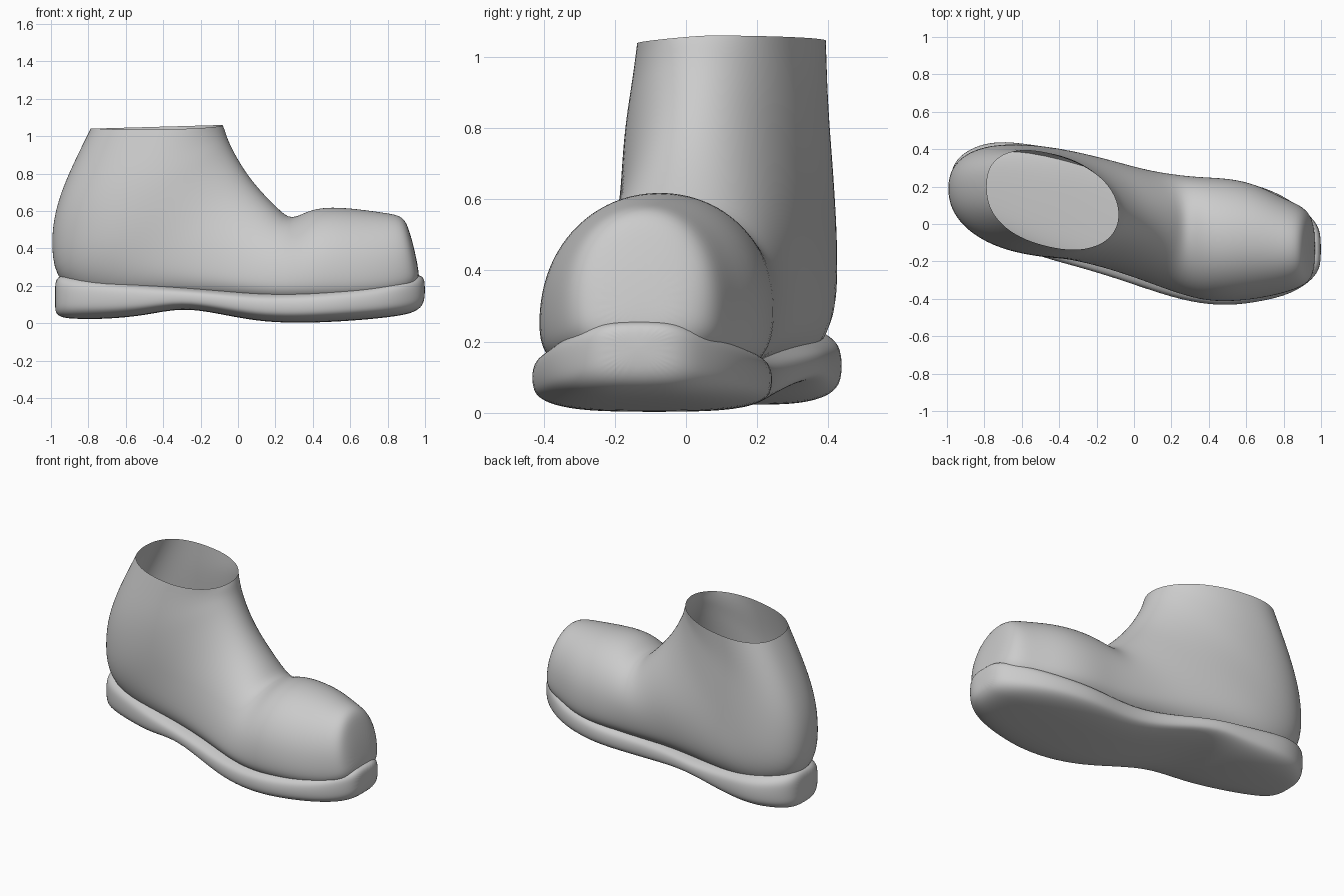
import bpy, bmesh, math

cube = bpy.data.objects.get("Cube")
if cube:
    bpy.data.objects.remove(cube, do_unlink=True)

grey = bpy.data.materials.new("plain grey")
grey.use_nodes = True
grey.diffuse_color = (0.6, 0.6, 0.6, 1)
grey.node_tree.nodes["Principled BSDF"].inputs["Base Color"].default_value = (0.6, 0.6, 0.6, 1)

SIDES = 28


def power(v, n):
    return math.copysign(abs(v) ** (2 / n), v)


def loft(name, sections, n_top, open_end=False):
    """Skin rounded rings: (top x, z, y), (bottom x, z, y), half width, widest height, bottom squareness."""
    bm = bmesh.new()
    rings = []
    for (px, pz, py), (qx, qz, qy), w, m, n_low in sections:
        ring = []
        for i in range(SIDES):
            a = math.tau * i / SIDES
            n = n_top if math.cos(a) > 0 else n_low
            u, s = power(math.cos(a), n), power(math.sin(a), n)
            t = m + u * (1 - m if u > 0 else m)
            ring.append(bm.verts.new((qx + (px - qx) * t, qy + (py - qy) * t + w * s, qz + (pz - qz) * t)))
        rings.append(ring)
    for a, b in zip(rings, rings[1:]):
        for i in range(SIDES):
            j = (i + 1) % SIDES
            bm.faces.new((a[i], a[j], b[j], b[i]))
    bm.faces.new(rings[0])
    if open_end:
        # slight dip of the collar on the outer side
        for v in rings[-1]:
            v.co.z -= 0.08 * max(0, 0.05 - v.co.y)
    else:
        bm.faces.new(rings[-1])
    bmesh.ops.recalc_face_normals(bm, faces=bm.faces)
    for f in bm.faces:
        f.smooth = True
    mesh = bpy.data.meshes.new(name)
    bm.to_mesh(mesh)
    bm.free()
    mesh.materials.append(grey)
    ob = bpy.data.objects.new(name, mesh)
    bpy.context.collection.objects.link(ob)
    sub = ob.modifiers.new("smooth", "SUBSURF")
    sub.levels = sub.render_levels = 2
    return ob


# Upper: sections run along the toe, then fan around the instep up to the collar
upper = [
    ((.945, .39, -.12), (.97, .26, -.13), .08, .4, 2.5),
    ((.915, .5, -.12), (.965, .2, -.13), .165, .4, 3),
    ((.885, .575, -.12), (.915, .15, -.12), .215, .35, 3),
    ((.8, .59, -.11), (.8, .12, -.12), .255, .33, 3),
    ((.65, .612, -.08), (.65, .1, -.1), .31, .33, 3),
    ((.5, .625, -.075), (.5, .09, -.09), .332, .34, 3),
    ((.38, .61, -.06), (.35, .09, -.09), .33, .35, 3),
    ((.285, .55, -.02), (.15, .1, -.06), .31, .37, 3),
    ((.22, .61, 0), (-.1, .12, .01), .29, .39, 2.9),
    ((.13, .7, .02), (-.4, .12, .1), .29, .41, 2.7),
    ((.05, .8, .03), (-.75, .1, .18), .295, .43, 2.5),
    ((-.01, .9, .04), (-.97, .2, .19), .295, .45, 2.3),
    ((-.045, .97, .045), (-1.005, .4, .19), .288, .47, 2.25),
    ((-.06, 1.01, .05), (-.985, .6, .19), .276, .48, 2.25),
    ((-.07, 1.04, .05), (-.91, .8, .195), .262, .49, 2.3),
    ((-.08, 1.06, .05), (-.79, 1.04, .2), .252, .5, 2.4),
]
loft("boot_upper", upper, 2.08, open_end=True)

# Sole: x, centre y, half width, bottom, top
sole = [
    (-.98, .19, .07, .07, .21), (-.965, .19, .13, .04, .25), (-.92, .19, .185, .025, .26),
    (-.83, .19, .235, .022, .255), (-.7, .175, .272, .022, .24), (-.5, .12, .298, .04, .22),
    (-.3, .08, .31, .085, .2), (-.1, .01, .3, .05, .185), (.1, -.055, .305, .01, .17),
    (.3, -.09, .33, 0, .175), (.5, -.097, .345, .006, .19), (.7, -.107, .305, .02, .21),
    (.83, -.122, .255, .035, .235), (.92, -.13, .195, .05, .255),
    (.98, -.132, .135, .08, .26), (1, -.135, .07, .13, .23),
]
loft("boot_sole", [((x, t, y), (x, b, y), w, .5, 3.2) for x, y, w, b, t in sole], 3.2)
